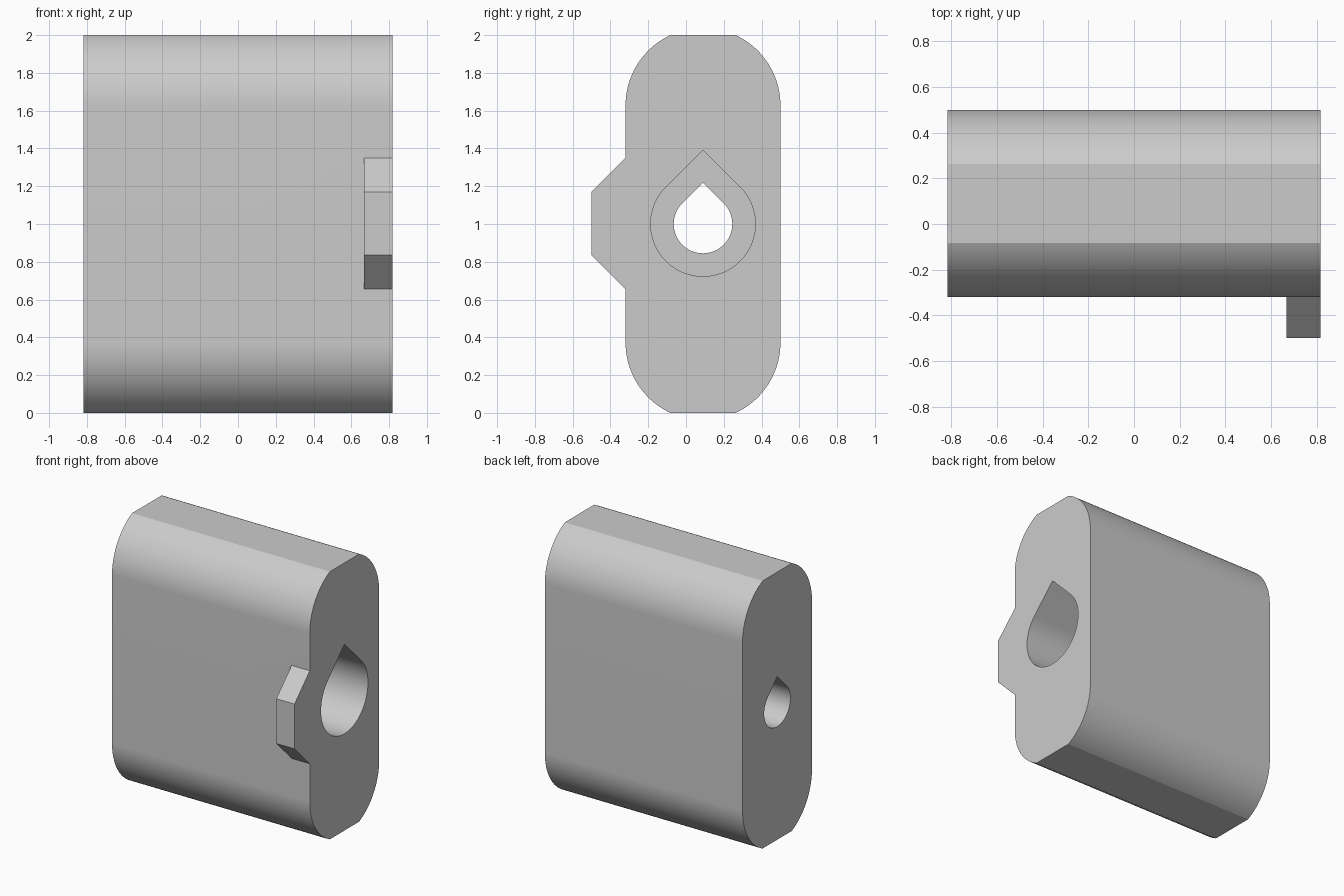
import bpy, bmesh, math

cube = bpy.data.objects.get("Cube")
if cube:
    bpy.data.objects.remove(cube, do_unlink=True)

HALF_LEN = 0.8175   # half length along x
CY, CZ = 0.09, 1.0  # axis of the body and the bore
R = 0.41            # radius of the rounded ends
ARC_Z = 0.628       # offset of the end arcs from mid height

grey = bpy.data.materials.new("plain grey")
grey.use_nodes = True
colour = (0.6, 0.6, 0.6, 1)
grey.diffuse_color = colour
grey.node_tree.nodes["Principled BSDF"].inputs["Base Color"].default_value = colour


def prism(name, profile, x0, x1):
    """Extrude a closed (y, z) profile from x0 to x1."""
    bm = bmesh.new()
    face = bm.faces.new([bm.verts.new((x0, y, z)) for y, z in profile])
    out = bmesh.ops.extrude_face_region(bm, geom=[face])
    moved = [v for v in out["geom"] if isinstance(v, bmesh.types.BMVert)]
    bmesh.ops.translate(bm, verts=moved, vec=(x1 - x0, 0, 0))
    bmesh.ops.recalc_face_normals(bm, faces=bm.faces)
    mesh = bpy.data.meshes.new(name)
    bm.to_mesh(mesh)
    bm.free()
    mesh.materials.append(grey)
    obj = bpy.data.objects.new(name, mesh)
    bpy.context.collection.objects.link(obj)
    return obj


def arc(cz, r, start, end, steps):
    angles = [start + (end - start) * i / steps for i in range(steps + 1)]
    return [(CY + r * math.cos(a), cz + r * math.sin(a)) for a in angles]


def teardrop(r):
    """Circle with a 45 degree peak on top."""
    q = math.pi / 4
    return arc(CZ, r, 3 * q, 9 * q, 72) + [(CY, CZ + r * math.sqrt(2))]


def combine(target, tool, operation):
    mod = target.modifiers.new(tool.name, "BOOLEAN")
    mod.operation, mod.object, mod.solver = operation, tool, "EXACT"
    bpy.context.view_layer.objects.active = target
    bpy.ops.object.modifier_apply(modifier=mod.name)
    bpy.data.objects.remove(tool, do_unlink=True)


# Body: rounded ends cut flat at the top and bottom
cut = math.asin((1 - ARC_Z) / R)
quarter = arc(CZ + ARC_Z, R, 0, cut, 24)
top = quarter + [(2 * CY - y, z) for y, z in reversed(quarter)]
bottom = [(2 * CY - y, 2 * CZ - z) for y, z in top]
body = prism("body", top + bottom, -HALF_LEN, HALF_LEN)

# Key tab with sloped top and bottom, on the front at one end
tab = prism("key_tab", [(-0.25, 0.585), (-0.5, 0.835), (-0.5, 1.17), (-0.25, 1.42)],
            0.667, HALF_LEN)
combine(body, tab, "UNION")

# Stepped teardrop bore: narrow all through, wide from the tab end
combine(body, prism("bore", teardrop(0.155), -1, 1), "DIFFERENCE")
combine(body, prism("counterbore", teardrop(0.277), 0, 1), "DIFFERENCE")

bpy.ops.object.select_all(action="DESELECT")
body.select_set(True)
bpy.context.view_layer.objects.active = body
bpy.ops.object.shade_smooth_by_angle(angle=math.radians(15))
